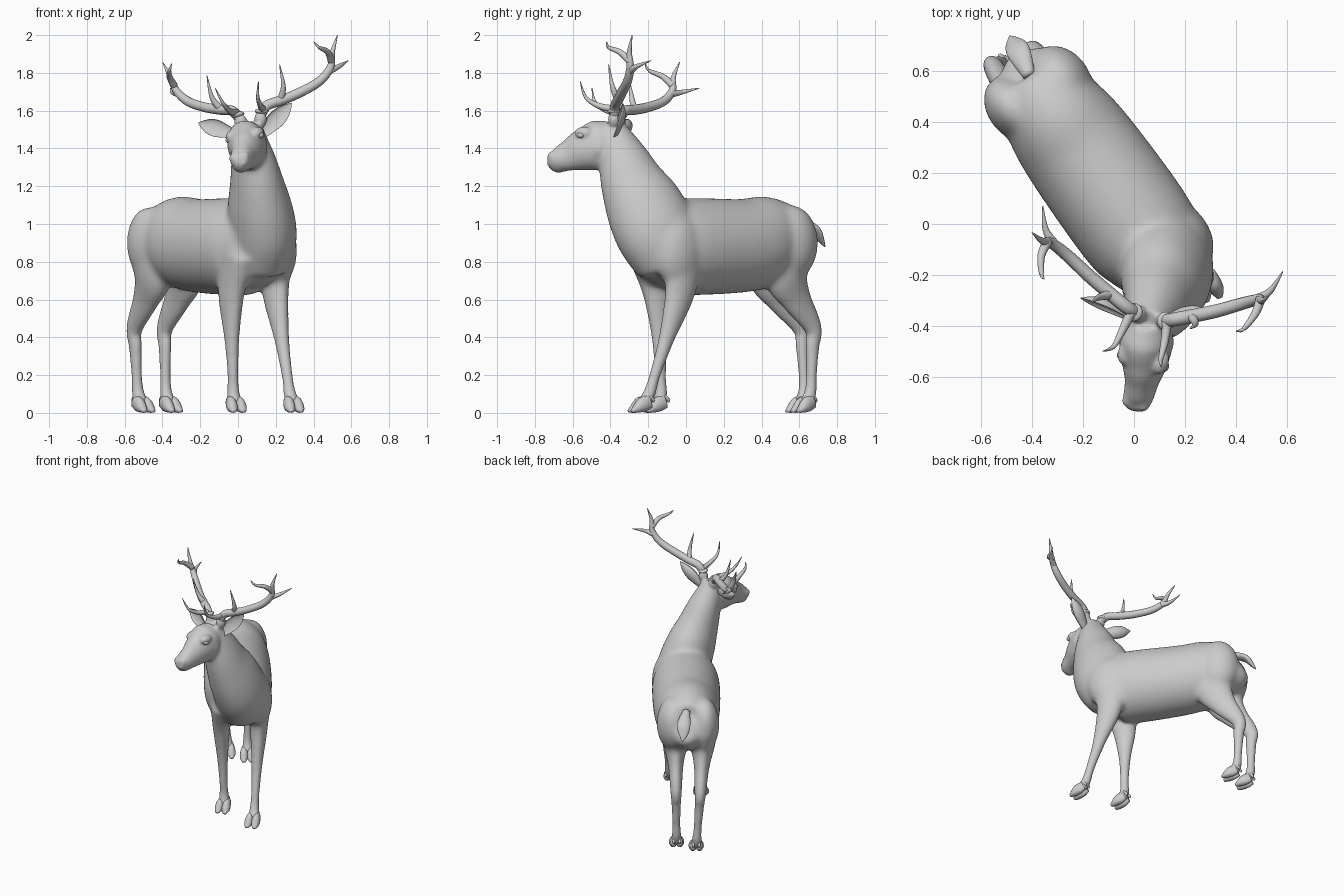
import bpy, bmesh, math
from mathutils import Vector, Matrix

old = bpy.data.objects.get("Cube")
if old:
    bpy.data.objects.remove(old)

GREY = (0.6, 0.6, 0.6, 1)
mat = bpy.data.materials.new("plain_grey")
mat.use_nodes = True
mat.diffuse_color = GREY
mat.node_tree.nodes["Principled BSDF"].inputs["Base Color"].default_value = GREY

UP = Vector((0, 0, 1))
AHEAD = Vector((.58, -.81, 0)).normalized()     # direction of the turned body
ACROSS = UP.cross(AHEAD)
FACE = Vector((-.26, -.96, 0)).normalized()     # direction of the turned head
HEAD_SIDE = Vector((.954, -.259, .148)).normalized()


def reflect(point):
    """Mirror a point in the symmetry plane of the tilted head."""
    point = Vector(point)
    return point - HEAD_SIDE * 2 * (point.dot(HEAD_SIDE) - .388)


def spline(pts, steps):
    """Catmull-Rom interpolation of tuples of any length."""
    out = []
    for i in range(len(pts) - 1):
        near = [pts[max(0, min(len(pts) - 1, i + k))] for k in (-1, 0, 1, 2)]
        for s in range(steps):
            t = s / steps
            out.append([b + t / 2 * (c - a + t * (2*a - 5*b + 4*c - d + t * (3*(b - c) + d - a)))
                        for a, b, c, d in zip(*near)])
    return out + [list(pts[-1])]


def loft(bm, pts, side, sides=24, cupped=False):
    """Tube through sections of (x, y, z, half width, half depth)."""
    secs = spline(pts, 5)
    path = [Vector(sec[:3]) for sec in secs]
    last = len(path) - 1
    rings = []
    for i, sec in enumerate(secs):
        along = (path[min(i + 1, last)] - path[max(i - 1, 0)]).normalized()
        u = (side - along * side.dot(along)).normalized()
        v = along.cross(u)
        ring = []
        for k in range(sides):
            angle = math.tau * k / sides
            depth = math.sin(angle)
            if cupped and depth > 0:
                depth *= -.55
            offset = u * sec[3] * math.cos(angle) + v * sec[4] * depth
            ring.append(bm.verts.new(path[i] + offset))
        rings.append(ring)
    for a, b in zip(rings, rings[1:]):
        for k in range(sides):
            m = (k + 1) % sides
            bm.faces.new((a[k], a[m], b[m], b[k]))
    bm.faces.new(rings[0][::-1])
    bm.faces.new(rings[-1])


def blob(bm, centre, radii, ahead=AHEAD):
    """Ellipsoid with radii (across, ahead, up)."""
    turn = Matrix((ahead.cross(UP), ahead, UP)).transposed().to_4x4()
    place = Matrix.Translation(centre) @ turn @ Matrix.Diagonal((*radii, 1))
    bmesh.ops.create_uvsphere(bm, u_segments=24, v_segments=16, radius=1, matrix=place)


def head_pair(bm, centre, radii):
    """The same ellipsoid on both sides of the head."""
    for point in (centre, reflect(centre)):
        blob(bm, point, radii, FACE)


def finish(name, bm):
    """Turn the bmesh into a smooth grey object."""
    bmesh.ops.recalc_face_normals(bm, faces=bm.faces)
    mesh = bpy.data.meshes.new(name)
    bm.to_mesh(mesh)
    bm.free()
    mesh.materials.append(mat)
    mesh.shade_smooth()
    ob = bpy.data.objects.new(name, mesh)
    bpy.context.scene.collection.objects.link(ob)
    return ob


# Body skin: overlapping volumes fused into one surface
skin = bmesh.new()

# Torso, rump to chest
loft(skin, [(-.45, .63, .93, .05, .07), (-.42, .59, .91, .14, .16), (-.32, .44, .91, .205, .235),
            (-.21, .29, .885, .23, .248), (0, 0, .88, .235, .258), (.08, -.11, .875, .21, .245),
            (.13, -.19, .84, .16, .19), (.16, -.245, .81, .09, .11)], ACROSS, sides=36)
# Neck
loft(skin, [(.11, -.08, .8, .17, .19), (.13, -.155, .95, .18, .22), (.115, -.225, 1.1, .168, .21),
            (.1, -.285, 1.22, .142, .175), (.08, -.335, 1.35, .115, .135),
            (.05, -.4, 1.52, .07, .07)], Vector((1, .3, 0)))
# Head
loft(skin, [(.055, -.37, 1.48, .07, .08), (.05, -.43, 1.44, .1, .125), (.045, -.5, 1.405, .1, .125),
            (.04, -.56, 1.385, .085, .108), (.03, -.62, 1.36, .066, .085),
            (.015, -.69, 1.335, .058, .06), (.01, -.735, 1.335, .032, .032)], HEAD_SIDE)
blob(skin, (.013, -.675, 1.293), (.043, .045, .026), FACE)     # lower lip
head_pair(skin, (.103, -.54, 1.482), (.034, .05, .034))        # brows
head_pair(skin, (.038, -.71, 1.357), (.025, .028, .028))       # nostrils
head_pair(skin, (.11, -.47, 1.4), (.045, .06, .065))           # cheeks
head_pair(skin, (.12, -.38, 1.555), (.034, .034, .045))        # antler stalks

# Shoulders and haunches
blob(skin, (.195, -.04, .86), (.1, .15, .2))
blob(skin, (.01, -.17, .86), (.1, .13, .2))
blob(skin, (-.29, .56, .9), (.12, .15, .2))
blob(skin, (-.475, .45, .9), (.1, .14, .19))

# Leg profiles: height, bend along the body, half width, half depth
FRONT = [(.85, 0, .07, .13), (.64, -.04, .06, .09), (.4, -.03, .038, .044),
         (.2, -.015, .028, .029), (.11, -.01, .032, .032), (.05, .01, .04, .035)]
HIND = [(.9, 0, .09, .15), (.74, .05, .085, .14), (.6, -.005, .053, .09), (.45, -.088, .039, .05),
        (.35, -.072, .032, .037), (.2, -.045, .027, .028), (.11, -.025, .032, .032), (.05, .01, .04, .035)]
TOE = [(-.02, .06, .02, .035), (.02, .045, .028, .04), (.055, .024, .027, .026), (.085, .008, .012, .008)]
DEWCLAW = [(-.015, .09, .011, .011), (-.035, .07, .01, .01), (-.04, .055, .004, .004)]


def leg(name, hip, foot, profile, toward):
    hip, foot = Vector((*hip, 0)), Vector((*foot, 0))
    top, bottom = profile[0][0], profile[-1][0]
    secs = []
    for z, bend, a, b in profile:
        spot = hip.lerp(foot, (top - z) / (top - bottom)) + AHEAD * bend + UP * z
        secs.append((*spot, a, b))
    loft(skin, secs, ACROSS)
    # Cloven hoof with two dewclaws
    hoof = bmesh.new()
    lateral = UP.cross(toward)
    for s in (-1, 1):
        for shape in (TOE, DEWCLAW):
            loft(hoof, [(*(foot + toward * f + lateral * s * (.022 + f * .06) + UP * z), a, b)
                        for f, z, a, b in shape], lateral, sides=14)
    for v in hoof.verts:
        v.co.z = max(v.co.z, 0)
    finish(name + "_hoof", hoof)


STEP = Vector((.3, -.95, 0)).normalized()
leg("front_left", (.2, -.01), (.285, -.215), FRONT, STEP)
leg("front_right", (-.01, -.2), (-.02, -.135), FRONT, STEP)
leg("hind_left", (-.295, .55), (-.372, .645), HIND, AHEAD)
leg("hind_right", (-.472, .45), (-.518, .617), HIND, AHEAD)

body = finish("body", skin)
fuse = body.modifiers.new("fuse", 'REMESH')
fuse.mode = 'VOXEL'
fuse.voxel_size = .009
fuse.use_smooth_shade = True
fused = body.evaluated_get(bpy.context.evaluated_depsgraph_get())
body.data = bpy.data.meshes.new_from_object(fused)
body.modifiers.clear()

# Blend the muscles of trunk and neck strongly, the legs and face lightly
trunk = body.vertex_groups.new(name="trunk")
for v in body.data.vertices:
    weight = min((v.co.z - .55) / .15, (1.4 - v.co.z) / .15, 1)
    if weight > 0:
        trunk.add([v.index], weight, 'REPLACE')
for name, group, rounds in (("blend", "trunk", 60), ("soften", "", 6)):
    smooth = body.modifiers.new(name, 'SMOOTH')
    smooth.factor = .5
    smooth.iterations = rounds
    smooth.vertex_group = group

# Tail
tail = bmesh.new()
loft(tail, [(-.41, .58, 1.03, .025, .025), (-.45, .67, .98, .046, .022),
            (-.472, .705, .93, .036, .016), (-.485, .735, .88, .004, .004)], ACROSS)
finish("tail", tail)


# Ears, leaf shaped and cupped toward the front
def ear(name, root, tip, side):
    bm = bmesh.new()
    root, tip = Vector(root), Vector(tip)
    leaf = [(0, .026), (.25, .038), (.5, .046), (.75, .036), (1, .003)]
    loft(bm, [(*root.lerp(tip, t), w, w * .8) for t, w in leaf], Vector(side), cupped=True)
    finish(name, bm)


ear("left_ear", (.12, -.385, 1.47), (.285, -.335, 1.64), (-.7, .1, .7))
ear("right_ear", (-.03, -.37, 1.48), (-.21, -.29, 1.535), (-.3, -.1, -1))

# Eyes
eyes = bmesh.new()
head_pair(eyes, (.121, -.558, 1.47), (.016, .02, .015))
finish("eyes", eyes)

# Antlers: a main beam with four tines, reflected to the other side
BEAM = [(.115, -.38, 1.56), (.15, -.375, 1.625), (.23, -.36, 1.655), (.325, -.34, 1.695),
        (.43, -.31, 1.755), (.49, -.295, 1.83), (.5, -.3, 1.91), (.527, -.285, 2)]
TINES = [[(.13, -.385, 1.61), (.12, -.46, 1.625), (.105, -.53, 1.67), (.108, -.56, 1.755)],
         [(.225, -.36, 1.655), (.24, -.39, 1.73), (.22, -.41, 1.845)],
         [(.495, -.295, 1.86), (.475, -.35, 1.91), (.43, -.41, 1.935), (.4, -.42, 1.965)],
         [(.48, -.295, 1.81), (.535, -.26, 1.835), (.583, -.185, 1.865)]]
for name in ("left_antler", "right_antler"):
    antler = bmesh.new()
    blob(antler, (.125, -.38, 1.597), (.036, .036, .016), FACE)
    for branch, thick, power in [(BEAM, .025, 4)] + [(tine, .018, 1.3) for tine in TINES]:
        secs = []
        for i, p in enumerate(branch):
            r = thick * (1 - (i / (len(branch) - 1)) ** power) + .002
            secs.append((*p, r, r))
        loft(antler, secs, Vector((1, 1, -1)), sides=12)
    if name == "right_antler":
        for v in antler.verts:
            v.co = reflect(v.co)
    finish(name, antler)
